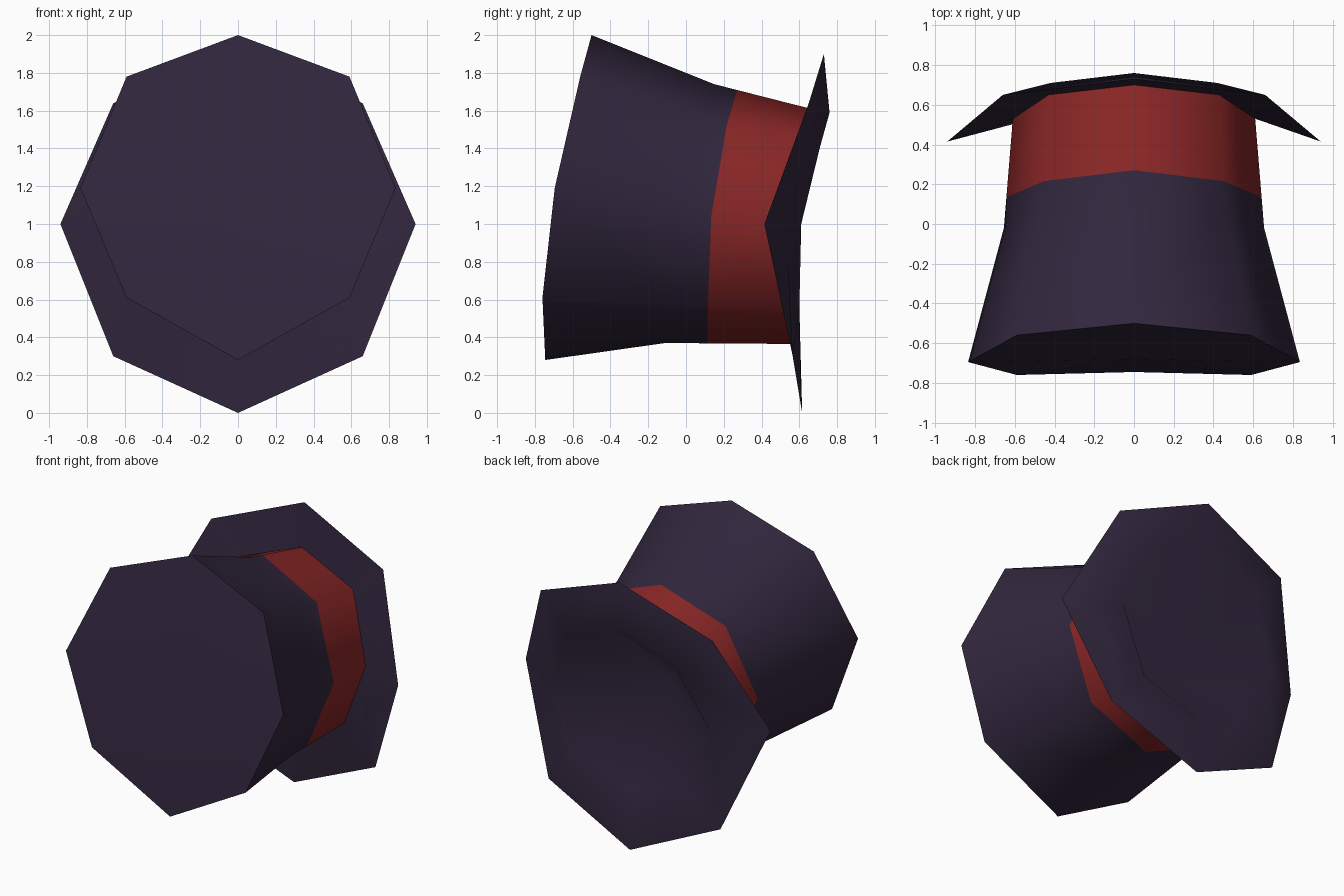
import bpy, bmesh, math

if "Cube" in bpy.data.objects:
    bpy.data.objects.remove(bpy.data.objects["Cube"])

def material(name, rgb):
    m = bpy.data.materials.new(name)
    m.diffuse_color = (*rgb, 1)
    m.use_nodes = True
    m.node_tree.nodes["Principled BSDF"].inputs["Base Color"].default_value = m.diffuse_color
    return m

purple = material("dark purple felt", (0.032, 0.02, 0.048))
red = material("red ribbon", (0.26, 0.02, 0.02))

def ring(half):
    """Mirror five points (top to bottom) into an eight-sided ring."""
    return half + [(-x, y, z) for x, y, z in reversed(half[1:4])]

def mix(a, b, ts):
    return [tuple(p + (q - p) * t for p, q in zip(u, v)) for u, v, t in zip(a, b, ts)]

def skin(name, rings, mat, start=None, end=None):
    """Bridge successive rings; start/end are optional fan centres."""
    bm = bmesh.new()
    loops = [[bm.verts.new(p) for p in ring(r)] for r in rings]
    for a, b in zip(loops, loops[1:]):
        for i in range(8):
            j = (i + 1) % 8
            bm.faces.new((a[i], a[j], b[j], b[i]))
    for tip, lp in ((start, loops[0]), (end, loops[-1])):
        if tip:
            c = bm.verts.new(tip)
            for i in range(8):
                f = (lp[i], lp[(i + 1) % 8], c)
                bm.faces.new(f if lp is loops[-1] else f[::-1])
    me = bpy.data.meshes.new(name)
    bm.to_mesh(me)
    bm.free()
    me.materials.append(mat)
    ob = bpy.data.objects.new(name, me)
    bpy.context.collection.objects.link(ob)
    bpy.ops.object.select_all(action='DESELECT')
    ob.select_set(True)
    bpy.context.view_layer.objects.active = ob
    bpy.ops.object.shade_smooth_by_angle(angle=math.radians(62))
    return ob

# Half outlines, each from top to bottom
crown_end = [(0, -.50, 2.0), (.59, -.56, 1.78), (.835, -.695, 1.19), (.59, -.76, .61), (0, -.745, .28)]
waist = [(0, .15, 1.74), (.46, .10, 1.545), (.655, -.02, 1.06), (.46, -.08, .57), (0, -.11, .37)]
joint = [(0, .70, 1.60), (.43, .65, 1.44), (.61, .53, 1.0), (.43, .55, .55), (0, .57, .365)]
brim_edge = [(0, .73, 1.90), (.66, .65, 1.64), (.94, .415, 1.0), (.66, .565, .30), (0, .615, 0)]
opening = [(0, .76, 1.59), (.42, .71, 1.41), (.60, .61, 1.0), (.42, .60, .56), (0, .60, .40)]
band_edge = mix(waist, joint, (.22, .21, .28, .31, .33))

# Crown with its closed flat end
skin("crown", [crown_end, waist, band_edge], purple, start=(0, -.68, 1.17))
# Ribbon around the base of the crown
skin("ribbon_band", [band_edge, joint], red)
# Drooping brim with the hollow inside it
skin("brim", [joint, brim_edge, opening], purple, end=(0, .15, 1.0))
